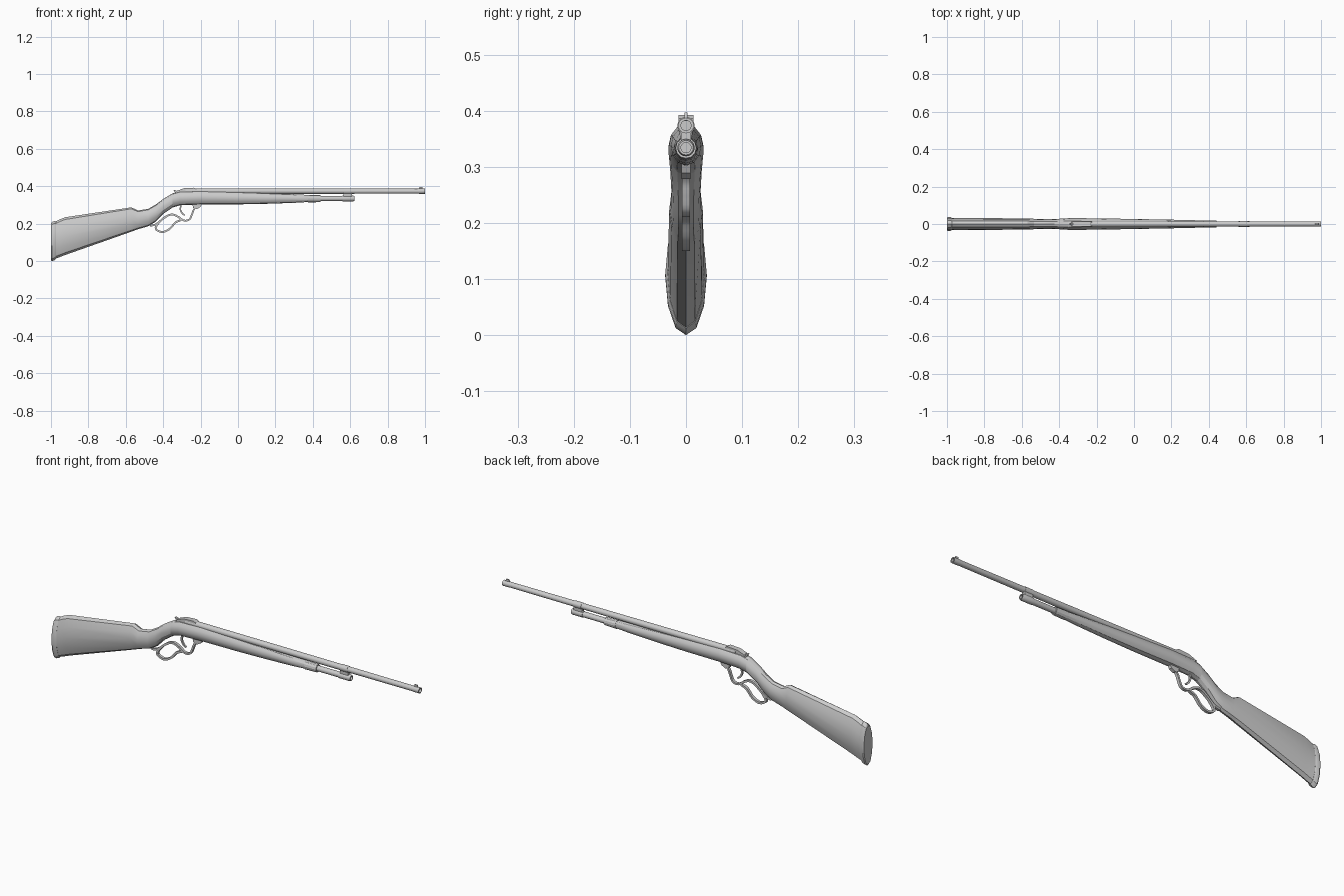
import bpy, bmesh, math
from mathutils import Vector

if "Cube" in bpy.data.objects:
    bpy.data.objects.remove(bpy.data.objects["Cube"])


def finish(name, bm, angle=28):
    bmesh.ops.recalc_face_normals(bm, faces=bm.faces)
    me = bpy.data.meshes.new(name)
    bm.to_mesh(me)
    bm.free()
    ob = bpy.data.objects.new(name, me)
    bpy.context.collection.objects.link(ob)
    bpy.ops.object.select_all(action='DESELECT')
    ob.select_set(True)
    bpy.context.view_layer.objects.active = ob
    bpy.ops.object.shade_smooth_by_angle(angle=math.radians(angle))
    return ob


def skin(bm, rings, closed=False):
    n = len(rings[0])
    pairs = list(zip(rings, rings[1:]))
    if closed:
        pairs.append((rings[-1], rings[0]))
    for a, b in pairs:
        for i in range(n):
            j = (i + 1) % n
            bm.faces.new((a[i], a[j], b[j], b[i]))
    if not closed:
        bm.faces.new(rings[0])
        bm.faces.new(rings[-1])


# half cross-section: (height fraction, width fraction)
HALF = [(0.06, 0.5), (0.25, 0.87), (0.5, 1), (0.75, 0.87), (0.94, 0.5)]
SECTION = [(0, 0)] + HALF + [(1, 0)] + [(t, -w) for t, w in reversed(HALF)]


def loft(name, stations):
    """Stations are (x, bottom z, top z, half width)."""
    bm = bmesh.new()
    rings = [[bm.verts.new((x, w * hw, zb + t * (zt - zb))) for t, w in SECTION]
             for x, zb, zt, hw in stations]
    skin(bm, rings)
    return finish(name, bm)


def lathe(name, profile, z, sides=16):
    """Revolve (x, radius) points about the x direction at height z."""
    bm = bmesh.new()
    rings = [[bm.verts.new((x, r * math.cos(a), z + r * math.sin(a)))
              for a in (2 * math.pi * i / sides for i in range(sides))]
             for x, r in profile]
    skin(bm, rings)
    return finish(name, bm)


def strip(name, pts, thick, width, closed=False, steps=4):
    """Sweep a rectangular bar along a smooth path in the xz plane."""
    p = [Vector(q) for q in pts]
    n = len(p)

    def get(i):
        return p[i % n] if closed else p[max(0, min(n - 1, i))]
    path = []
    for i in range(n if closed else n - 1):
        a, b, c, d = (get(i + k) for k in (-1, 0, 1, 2))
        for s in range(steps):
            t = s / steps
            path.append(0.5 * (2 * b + (c - a) * t + (2 * a - 5 * b + 4 * c - d) * t * t
                               + (3 * b - a - 3 * c + d) * t ** 3))
    if not closed:
        path.append(p[-1])
    m = len(path)
    bm = bmesh.new()
    rings = []
    for i, q in enumerate(path):
        if closed:
            d = path[(i + 1) % m] - path[i - 1]
        else:
            d = path[min(i + 1, m - 1)] - path[max(i - 1, 0)]
        d.normalize()
        nx, nz = -d.y * thick / 2, d.x * thick / 2
        rings.append([bm.verts.new((q.x + s * nx, y * width / 2, q.y + s * nz))
                      for s, y in ((1, 1), (1, -1), (-1, -1), (-1, 1))])
    skin(bm, rings, closed)
    return finish(name, bm)


def plate(name, pts, width):
    """Extrude an xz outline symmetrically across y."""
    bm = bmesh.new()
    rings = [[bm.verts.new((x, y, z)) for x, z in pts] for y in (-width / 2, width / 2)]
    skin(bm, rings)
    return finish(name, bm)


# butt stock and wrist
loft("stock", [
    (-0.985, 0.010, 0.206, 0.033), (-0.955, 0.020, 0.222, 0.032),
    (-0.925, 0.032, 0.234, 0.032), (-0.57, 0.157, 0.287, 0.030),
    (-0.535, 0.170, 0.270, 0.028), (-0.48, 0.186, 0.279, 0.026),
    (-0.44, 0.210, 0.302, 0.026), (-0.40, 0.252, 0.332, 0.028),
    (-0.35, 0.286, 0.362, 0.031)])
loft("butt_plate", [(-1, 0.006, 0.200, 0.034), (-0.995, 0.0, 0.208, 0.037),
                    (-0.982, 0.004, 0.214, 0.037), (-0.974, 0.012, 0.212, 0.033)])

# receiver flowing into the fore-end
loft("receiver", [(-0.35, 0.286, 0.362, 0.031), (-0.31, 0.298, 0.373, 0.0315),
                  (-0.2, 0.302, 0.376, 0.030)])
loft("fore_end", [(-0.2, 0.302, 0.376, 0.030), (0, 0.303, 0.370, 0.027),
                  (0.15, 0.306, 0.364, 0.024), (0.3, 0.311, 0.357, 0.021),
                  (0.38, 0.316, 0.353, 0.018)])
loft("fore_end_cap", [(0.375, 0.313, 0.354, 0.0195), (0.44, 0.315, 0.352, 0.0185)])

# raised receiver top, hammer and rear sight
plate("receiver_top", [(-0.34, 0.355), (-0.325, 0.376), (-0.29, 0.389), (-0.235, 0.392),
                       (-0.225, 0.386), (-0.22, 0.36)], 0.026)
plate("hammer", [(-0.345, 0.355), (-0.335, 0.366), (-0.345, 0.378), (-0.34, 0.381),
                 (-0.32, 0.372), (-0.31, 0.355)], 0.010)

# barrel with open muzzle, magazine tube and band
lathe("barrel", [(-0.28, 0.0155), (0.3, 0.0145), (0.96, 0.013), (0.97, 0.014), (1, 0.014),
                 (1, 0.009), (0.95, 0.009)], 0.3735)
lathe("magazine_tube", [(0.3, 0.0135), (0.56, 0.0135)], 0.334)
lathe("magazine_cap", [(0.56, 0.0155), (0.615, 0.0155), (0.623, 0.013),
                       (0.623, 0.009), (0.61, 0.009)], 0.334)
plate("barrel_band", [(0.565, 0.335), (0.565, 0.37), (0.61, 0.37), (0.61, 0.335)], 0.018)
lathe("band_ring", [(0.567, 0.0155), (0.608, 0.0155)], 0.3735)

# front sight
plate("front_sight", [(0.967, 0.382), (0.970, 0.397), (0.985, 0.397), (0.99, 0.382)], 0.005)

# lever: hand loop, trigger guard, tail and pivot
strip("lever_loop", [(-0.305, 0.222), (-0.335, 0.206), (-0.365, 0.172), (-0.405, 0.155),
                     (-0.44, 0.172), (-0.425, 0.203), (-0.385, 0.238), (-0.345, 0.248)],
      0.010, 0.014, closed=True)
strip("trigger_guard", [(-0.32, 0.238), (-0.29, 0.217), (-0.26, 0.222), (-0.246, 0.25),
                        (-0.236, 0.275), (-0.215, 0.298)], 0.009, 0.014)
strip("lever_tail", [(-0.375, 0.243), (-0.41, 0.219), (-0.44, 0.196), (-0.47, 0.188)],
      0.009, 0.014)
plate("lever_pivot", [(-0.245, 0.31), (-0.24, 0.285), (-0.22, 0.278), (-0.2, 0.289),
                      (-0.19, 0.31)], 0.016)

# trigger
strip("trigger", [(-0.305, 0.302), (-0.308, 0.275), (-0.298, 0.255), (-0.285, 0.245)],
      0.008, 0.009)
